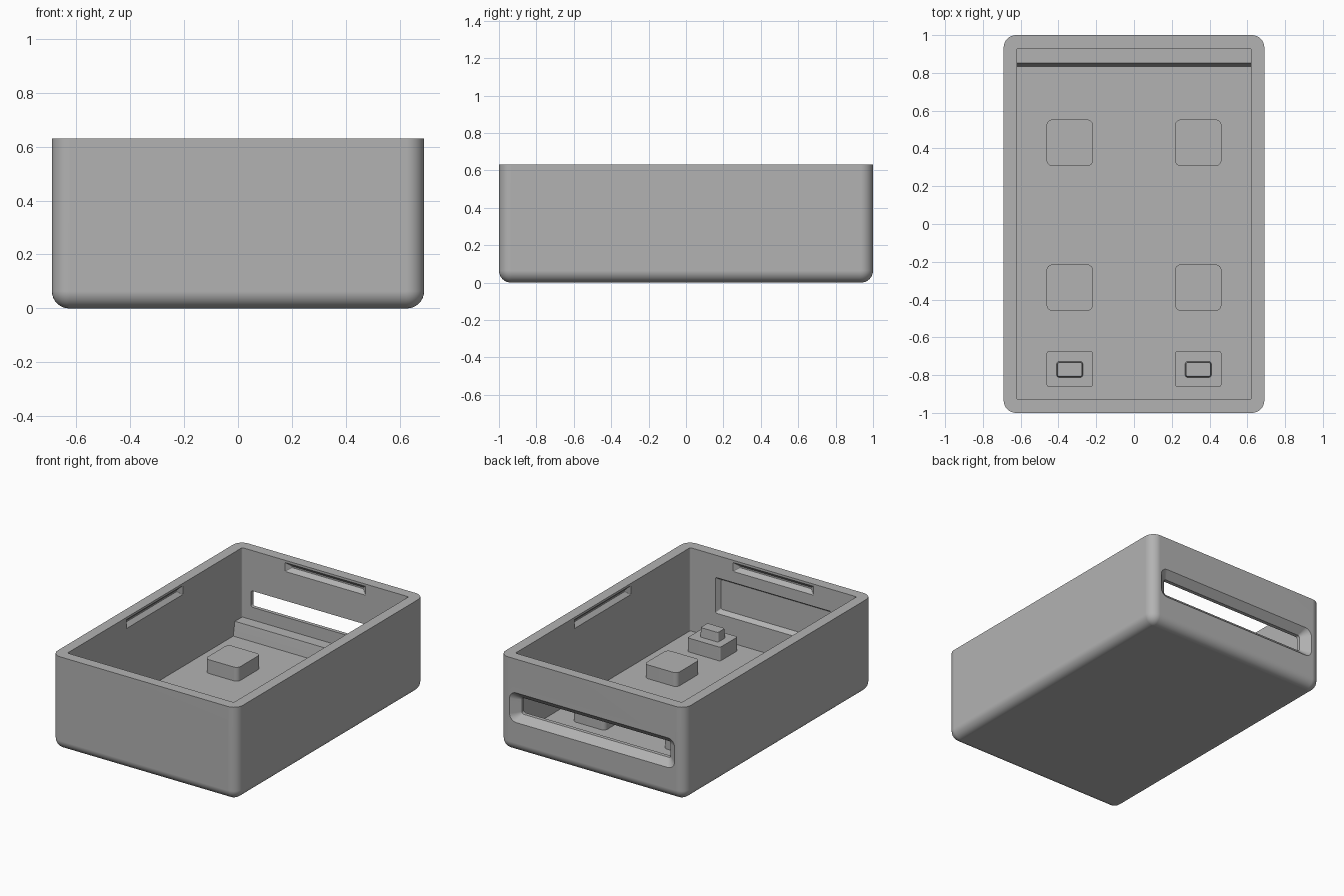
import bpy, bmesh, math
from mathutils import Vector

cube = bpy.data.objects.get("Cube")
if cube:
    bpy.data.objects.remove(cube)

grey = bpy.data.materials.new("plain grey")
grey.use_nodes = True
colour = (0.45, 0.45, 0.45, 1)
grey.diffuse_color = colour
grey.node_tree.nodes["Principled BSDF"].inputs["Base Color"].default_value = colour

UP = Vector((0, 0, 1))


def ring_points(w, h, r, steps=8):
    """Rounded rectangle outline."""
    pts = []
    for i, (sx, sy) in enumerate([(1, 1), (-1, 1), (-1, -1), (1, -1)]):
        for k in range(steps + 1):
            a = math.pi / 2 * (i + k / steps)
            pts.append((sx * (w / 2 - r) + r * math.cos(a),
                        sy * (h / 2 - r) + r * math.sin(a)))
    return pts


def loft(name, rings, centre=(0, 0, 0), wall=None):
    """Solid through rounded rectangles (depth, width, height, radius), going up or out of a wall."""
    u, v, n = Vector((1, 0, 0)), Vector((0, 1, 0)), UP
    if wall is not None:
        n = Vector((math.cos(wall), math.sin(wall), 0))
        u, v = Vector((-n.y, n.x, 0)), UP
    bm = bmesh.new()
    loops = [[bm.verts.new(Vector(centre) + u * a + v * b + n * d)
              for a, b in ring_points(w, h, r)] for d, w, h, r in rings]
    for lo, hi in zip(loops, loops[1:]):
        for i in range(len(lo)):
            j = (i + 1) % len(lo)
            bm.faces.new((lo[i], lo[j], hi[j], hi[i]))
    bm.faces.new(loops[0][::-1])
    bm.faces.new(loops[-1])
    bmesh.ops.recalc_face_normals(bm, faces=bm.faces)
    mesh = bpy.data.meshes.new(name)
    bm.to_mesh(mesh)
    bm.free()
    mesh.materials.append(grey)
    obj = bpy.data.objects.new(name, mesh)
    bpy.context.collection.objects.link(obj)
    return obj


def activate(obj):
    bpy.ops.object.select_all(action='DESELECT')
    obj.select_set(True)
    bpy.context.view_layer.objects.active = obj


def cut(body, cutter):
    activate(body)
    mod = body.modifiers.new("cut", 'BOOLEAN')
    mod.operation, mod.solver, mod.object = 'DIFFERENCE', 'EXACT', cutter
    bpy.ops.object.modifier_apply(modifier=mod.name)
    bpy.data.objects.remove(cutter)


def finish(obj):
    activate(obj)
    bpy.ops.object.shade_smooth_by_angle(angle=math.radians(30))
    mod = obj.modifiers.new("flat_normals", 'WEIGHTED_NORMAL')
    mod.keep_sharp = True


WIDTH, LENGTH, HEIGHT, FLOOR = 1.38, 2.0, 0.63, 0.07
IN_W, IN_L = 1.24, 1.86
FRONT, BACK = -math.pi / 2, math.pi / 2

# Tray body with rounded corners and bottom edge
fillet, corner = 0.064, 0.066
rings = []
for k in range(9):
    a = math.pi / 2 * k / 8
    s = fillet * (1 - math.sin(a))
    rings.append((fillet * (1 - math.cos(a)), WIDTH - 2 * s, LENGTH - 2 * s, corner - s))
rings.append((HEIGHT, WIDTH, LENGTH, corner))
body = loft("tray_body", rings)

# Hollow interior
cut(body, loft("cavity_cutter", [(FLOOR, IN_W, IN_L, 0.01), (0.8, IN_W, IN_L, 0.01)]))

# Flared slot through the back wall
cut(body, loft("slot_cutter", [(0.88, 1.11, 0.11, 0.015), (0.955, 1.11, 0.11, 0.015),
                               (1.0, 1.23, 0.2, 0.05), (1.02, 1.23, 0.2, 0.05)],
               (0, 0, 0.303), BACK))

# Shallow pocket inside the front wall
cut(body, loft("pocket_cutter", [(0.9, 0.86, 0.24, 0.008), (0.93, 0.86, 0.24, 0.008),
                                 (0.96, 0.82, 0.2, 0.008)], (0, 0, 0.36), FRONT))

# Snap grooves near the rim on all four walls
for wall, dist in ((FRONT, IN_L / 2), (BACK, IN_L / 2), (0, IN_W / 2), (math.pi, IN_W / 2)):
    cut(body, loft("groove_cutter", [(dist - 0.02, 0.6, 0.06, 0.002), (dist, 0.6, 0.06, 0.002),
                                     (dist + 0.025, 0.53, 0.01, 0.002)], (0, 0, 0.585), wall))
finish(body)

# Ledge along the foot of the back wall
finish(loft("back_ledge", [(0.05, 1.25, 0.13, 0.002), (FLOOR, 1.25, 0.13, 0.002),
                           (0.163, 1.25, 0.095, 0.002)], (0, 0.9, 0)))

# Floor pads and front locating pegs on both sides
for side, x in (("left", 0.34), ("right", -0.34)):
    for place, y, size in (("rear", 0.43, 0.245), ("middle", -0.337, 0.245), ("front", -0.768, 0.187)):
        r = 0.012 if place == "front" else 0.03
        finish(loft(f"{place}_pad_{side}", [(0.05, 0.245, size, r), (0.163, 0.245, size, r)], (x, y, 0)))
    finish(loft(f"front_peg_{side}", [(0.15, 0.14, 0.085, 0.012), (0.225, 0.13, 0.075, 0.012)],
                (x, -0.77, 0)))
